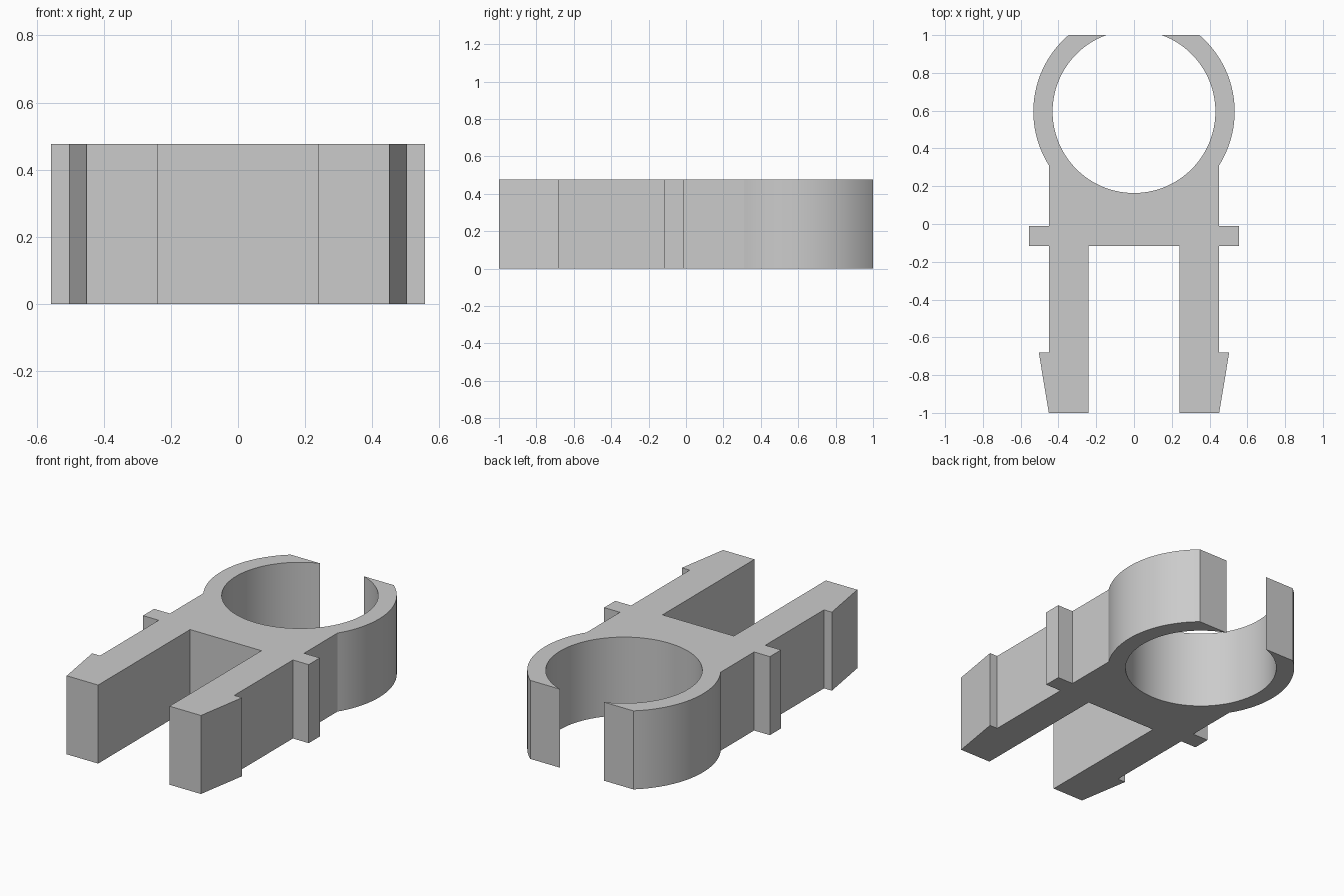
import bpy
import bmesh
from math import sin, cos, asin, acos, pi

cube = bpy.data.objects.get("Cube")
if cube:
    bpy.data.objects.remove(cube, do_unlink=True)

HEIGHT = 0.477
RING_Y, OUTER, INNER = 0.595, 0.533, 0.431   # split ring
BODY, SLOT, TAB, BARB = 0.451, 0.24, 0.557, 0.504   # half widths
SHOULDER = -0.117


def arc(radius, start, end, steps):
    """Points along the ring, angles measured from +x."""
    angles = [start + (end - start) * i / steps for i in range(steps + 1)]
    return [(radius * cos(a), RING_Y + radius * sin(a)) for a in angles]


# Leg, snap barb, stop tab and body side of the left half
half = [(SLOT, SHOULDER), (SLOT, -1), (BODY, -1), (BARB, -0.68), (BODY, -0.68),
        (BODY, SHOULDER), (TAB, SHOULDER), (TAB, -0.01), (BODY, -0.01)]

# Ring outside up to the flat-cut jaw tip, then back down the bore
half += arc(OUTER, -acos(BODY / OUTER), asin((1 - RING_Y) / OUTER), 28)
half += arc(INNER, asin((1 - RING_Y) / INNER), -pi / 2, 48)

# Mirror the half outline, sharing the point on the centre line
outline = half + [(-x, y) for x, y in reversed(half[:-1])]

# Extrude the outline into a solid
bm = bmesh.new()
base = bm.faces.new([bm.verts.new((x, y, 0)) for x, y in outline])
result = bmesh.ops.extrude_face_region(bm, geom=[base], use_keep_orig=True)
top = [v for v in result["geom"] if isinstance(v, bmesh.types.BMVert)]
bmesh.ops.translate(bm, verts=top, vec=(0, 0, HEIGHT))
bmesh.ops.recalc_face_normals(bm, faces=bm.faces)
mesh = bpy.data.meshes.new("snap_clip")
bm.to_mesh(mesh)
bm.free()
clip = bpy.data.objects.new("snap_clip", mesh)
bpy.context.collection.objects.link(clip)

# Plain grey plastic
grey = bpy.data.materials.new("grey_plastic")
grey.use_nodes = True
colour = (0.6, 0.6, 0.6, 1)
grey.diffuse_color = colour
grey.node_tree.nodes["Principled BSDF"].inputs["Base Color"].default_value = colour
mesh.materials.append(grey)

# Smooth ring walls, crisp edges
bpy.ops.object.select_all(action="DESELECT")
clip.select_set(True)
bpy.context.view_layer.objects.active = clip
bpy.ops.object.shade_smooth_by_angle(angle=pi / 6)
